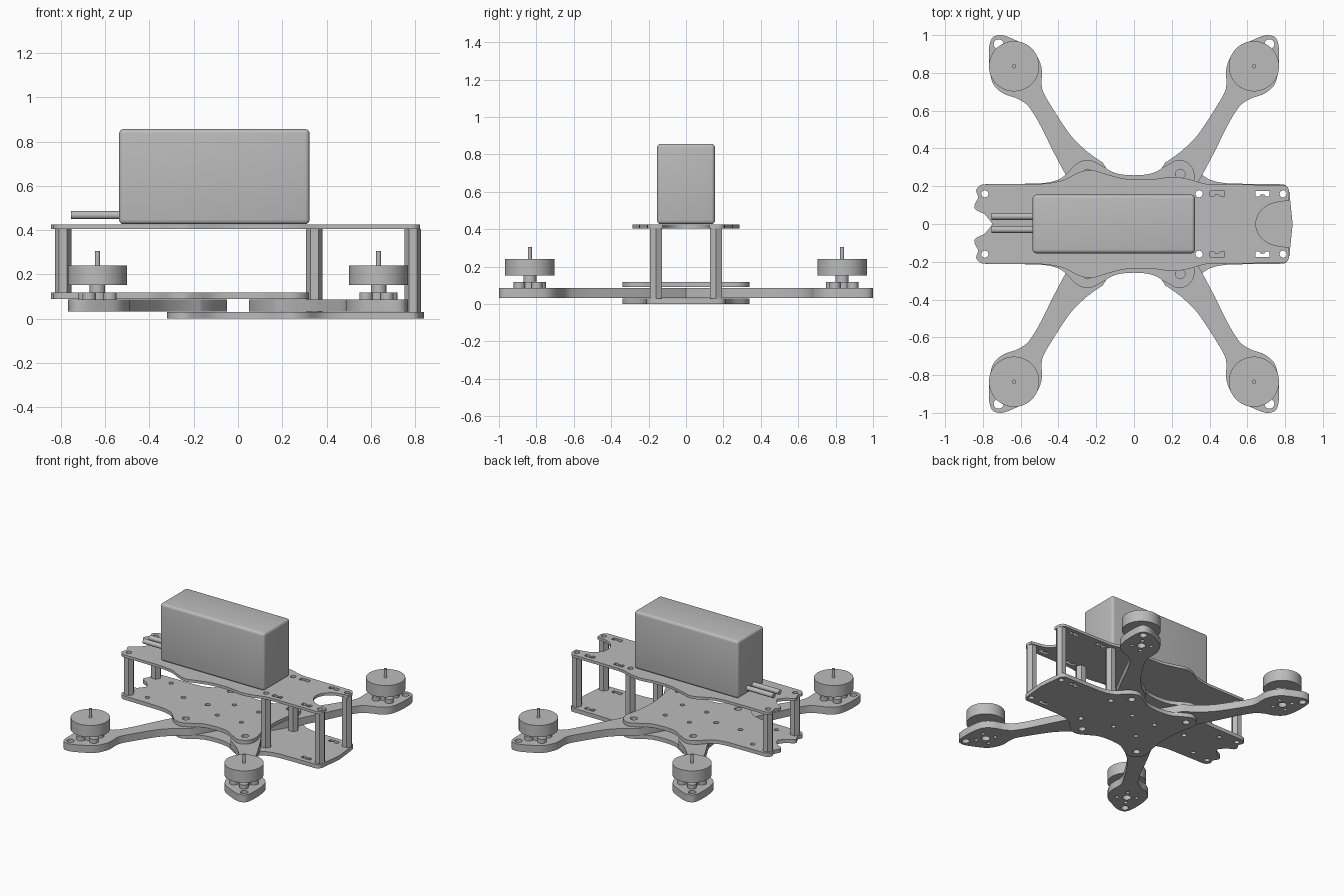
import bpy, bmesh, math
from mathutils import Vector, Matrix

if "Cube" in bpy.data.objects:
    bpy.data.objects.remove(bpy.data.objects["Cube"])

grey = bpy.data.materials.new("plain_grey")
grey.use_nodes = True
grey.diffuse_color = (0.5, 0.5, 0.5, 1)
grey.node_tree.nodes["Principled BSDF"].inputs["Base Color"].default_value = (0.5, 0.5, 0.5, 1)


def add_object(name, mesh, smooth=True):
    obj = bpy.data.objects.new(name, mesh)
    bpy.context.scene.collection.objects.link(obj)
    mesh.materials.clear()
    mesh.materials.append(grey)
    if smooth:
        bpy.ops.object.select_all(action='DESELECT')
        obj.select_set(True)
        bpy.context.view_layer.objects.active = obj
        bpy.ops.object.shade_smooth_by_angle(angle=math.radians(35))
    return obj


def circle(x, y, r, n=20):
    return [(x + r * math.cos(2 * math.pi * i / n), y + r * math.sin(2 * math.pi * i / n)) for i in range(n)]


def slot(x, y):
    """Strap slot with a small notch on its inner edge"""
    s = 1 if y > 0 else -1
    half = [(0.038, -0.014), (0.038, 0.016)]
    pts = half + [(-a, b) for a, b in reversed(half)] + [(-0.016, -0.014), (-0.01, -0.004), (0.01, -0.004), (0.016, -0.014)]
    return [(x + a, y + s * b) for a, b in pts]


def both(func, x, y, *args):
    return [func(x, y, *args), func(x, -y, *args)]


def mirrored(half):
    """Close a half outline across the long axis"""
    return half + [(x, -y) for x, y in reversed(half) if abs(y) > 1e-6]


def soften(pts, sharp=(), steps=5):
    """Catmull-Rom closed outline, keeping listed points as corners"""
    out, n = [], len(pts)
    P = [Vector(p) for p in pts]
    tan = []
    for i in range(n):
        a, b, c = P[i - 1], P[i], P[(i + 1) % n]
        d = (c - a)
        reach = min((b - a).length, (c - b).length)
        tan.append(Vector((0, 0)) if pts[i] in sharp else d.normalized() * reach)
    for i in range(n):
        j = (i + 1) % n
        if pts[i] in sharp and pts[j] in sharp:
            out.append(tuple(P[i]))
            continue
        for k in range(steps):
            t = k / steps
            h1, h2 = 2 * t**3 - 3 * t**2 + 1, t**3 - 2 * t**2 + t
            h3, h4 = 3 * t**2 - 2 * t**3, t**3 - t**2
            out.append(tuple(P[i] * h1 + tan[i] * h2 + P[j] * h3 + tan[j] * h4))
    return out


def plate(name, outline, holes, z0, z1):
    """Flat sheet cut from an outline with through holes"""
    cu = bpy.data.curves.new(name, 'CURVE')
    cu.dimensions, cu.fill_mode = '2D', 'BOTH'
    cu.extrude = (z1 - z0) / 2
    for loop in [outline] + holes:
        sp = cu.splines.new('POLY')
        sp.points.add(len(loop) - 1)
        for p, (x, y) in zip(sp.points, loop):
            p.co = (x, y, 0, 1)
        sp.use_cyclic_u = True
    tmp = bpy.data.objects.new(name + "_outline", cu)
    bpy.context.scene.collection.objects.link(tmp)
    dg = bpy.context.evaluated_depsgraph_get()
    mesh = bpy.data.meshes.new_from_object(tmp.evaluated_get(dg))
    bpy.data.objects.remove(tmp)
    mesh.transform(Matrix.Translation((0, 0, (z0 + z1) / 2)))
    bm = bmesh.new()
    bm.from_mesh(mesh)
    bmesh.ops.remove_doubles(bm, verts=bm.verts, dist=1e-5)
    bmesh.ops.recalc_face_normals(bm, faces=bm.faces)
    bm.to_mesh(mesh)
    bm.free()
    return add_object(name, mesh)


def cylinder(name, x, y, z0, z1, r, n=40):
    bm = bmesh.new()
    bmesh.ops.create_cone(bm, cap_ends=True, segments=n, radius1=r, radius2=r, depth=z1 - z0,
                          matrix=Matrix.Translation((x, y, (z0 + z1) / 2)))
    mesh = bpy.data.meshes.new(name)
    bm.to_mesh(mesh)
    bm.free()
    return add_object(name, mesh)


# Frame plates
lobes = [(-0.5, 0.215), (-0.39, 0.24), (-0.31, 0.315), (-0.245, 0.34), (-0.18, 0.315), (-0.1, 0.27),
         (0, 0.258), (0.1, 0.27), (0.18, 0.315), (0.245, 0.34), (0.305, 0.305), (0.32, 0.24)]
ends = [(0.3, 0.15), (0.285, 0)]
tail = [(-0.75, 0), (-0.79, 0.05), (-0.845, 0.085), (-0.825, 0.14), (-0.835, 0.18), (-0.8, 0.21)]
lobe_holes = both(circle, 0.245, 0.265, 0.025) + both(circle, -0.245, 0.265, 0.025)
stack_holes = both(circle, 0.1, 0.1, 0.016) + both(circle, -0.1, 0.1, 0.016)

plate("middle_plate", soften(mirrored(tail + lobes + ends), [tail[0]]),
      lobe_holes + stack_holes + both(circle, -0.79, 0.16, 0.019) + both(circle, -0.65, 0.14, 0.016)
      + [circle(-0.45, 0, 0.018), circle(-0.25, 0, 0.018)], 0.09, 0.118)

nose = [(0.84, 0), (0.82, 0.18), (0.79, 0.21)]
bottom_half = nose + [(-x, y) for x, y in lobes + ends]
plate("bottom_plate", soften(mirrored(bottom_half), [nose[0]]),
      lobe_holes + stack_holes + both(circle, 0.79, 0.16, 0.019) + both(circle, 0.345, 0.16, 0.019)
      + both(slot, 0.68, 0.16), 0, 0.03)

scoop = [(0.645, 0), (0.665, 0.06), (0.72, 0.105), (0.82, 0.125)]
top_half = tail + [(-0.5, 0.212), (-0.38, 0.23), (-0.3, 0.27), (-0.23, 0.287), (-0.15, 0.265), (-0.05, 0.24),
                   (0.08, 0.235), (0.2, 0.25), (0.28, 0.24), (0.4, 0.21), (0.79, 0.207), (0.82, 0.18)] + scoop[::-1]
top_sharp = [tail[0], scoop[-1], (scoop[-1][0], -scoop[-1][1])]
plate("top_plate", soften(mirrored(top_half), top_sharp),
      [h for x in (-0.79, 0.345, 0.79) for h in both(circle, x, 0.16, 0.019)]
      + both(slot, 0.44, 0.16) + both(slot, 0.68, 0.16), 0.405, 0.425)

# Hollow hexagonal standoffs
for x, z0, where in ((-0.79, 0.118, "rear"), (0.345, 0.03, "middle"), (0.79, 0.03, "front")):
    for y, side in ((0.16, "left"), (-0.16, "right")):
        plate(f"{where}_standoff_{side}", circle(x, y, 0.037, 6), [circle(x, y, 0.019)], z0, 0.405)

# Arms with their motors
MX, MY = 0.635, 0.835
arm = [(0.05, 0.0), (0.05, 0.13), (0.165, 0.325), (0.25, 0.385), (0.34, 0.475), (0.445, 0.635), (0.487, 0.72),
       (0.49, 0.83), (0.535, 0.92), (0.61, 0.965), (0.69, 0.998), (0.745, 0.99), (0.766, 0.94), (0.766, 0.83),
       (0.745, 0.74), (0.69, 0.69), (0.62, 0.665), (0.56, 0.625), (0.5, 0.53), (0.42, 0.37), (0.34, 0.22), (0.2, 0.0)]
arm_sharp = arm[:3] + arm[-2:]
axis = math.atan2(0.83, 0.56)
ring = [(MX + 0.068 * math.cos(axis + i * math.pi / 2), MY + 0.068 * math.sin(axis + i * math.pi / 2)) for i in range(4)]
arm_holes = [circle(MX, MY, 0.03), circle(0.717, 0.952, 0.026)] + [circle(x, y, 0.014, 12) for x, y in ring]

for sx in (1, -1):
    for sy in (1, -1):
        tag = f"{'front' if sy < 0 else 'back'}_{'left' if sx > 0 else 'right'}"
        flip = lambda loop: [(sx * x, sy * y) for x, y in loop]
        plate(f"arm_{tag}", flip(soften(arm, arm_sharp)), [flip(h) for h in arm_holes], 0.032, 0.087)
        mx, my = sx * MX, sy * MY
        cylinder(f"motor_base_{tag}", mx, my, 0.087, 0.118, 0.05)
        for i, (x, y) in enumerate(flip(ring)):
            cylinder(f"motor_tab_{tag}_{i}", x, y, 0.087, 0.118, 0.03, 20)
        cylinder(f"motor_neck_{tag}", mx, my, 0.118, 0.152, 0.035)
        cylinder(f"motor_bell_{tag}", mx, my, 0.152, 0.24, 0.133, 56)
        cylinder(f"motor_shaft_{tag}", mx, my, 0.24, 0.305, 0.011, 16)

# Battery block with rounded edges
bm = bmesh.new()
bmesh.ops.create_cube(bm, size=1)
bmesh.ops.scale(bm, vec=(0.86, 0.31, 0.43), verts=bm.verts)
bmesh.ops.bevel(bm, geom=bm.edges[:], offset=0.02, segments=4, profile=0.5, affect='EDGES')
bmesh.ops.translate(bm, vec=(-0.107, 0, 0.642), verts=bm.verts)
battery = bpy.data.meshes.new("battery")
bm.to_mesh(battery)
bm.free()
add_object("battery", battery)

# Battery leads
for y, side in ((0.04, "left"), (-0.03, "right")):
    lead = cylinder(f"battery_lead_{side}", 0, 0, -0.12, 0.12, 0.018, 20)
    lead.data.transform(Matrix.Translation((-0.635, y, 0.468)) @ Matrix.Rotation(math.pi / 2, 4, 'Y'))
